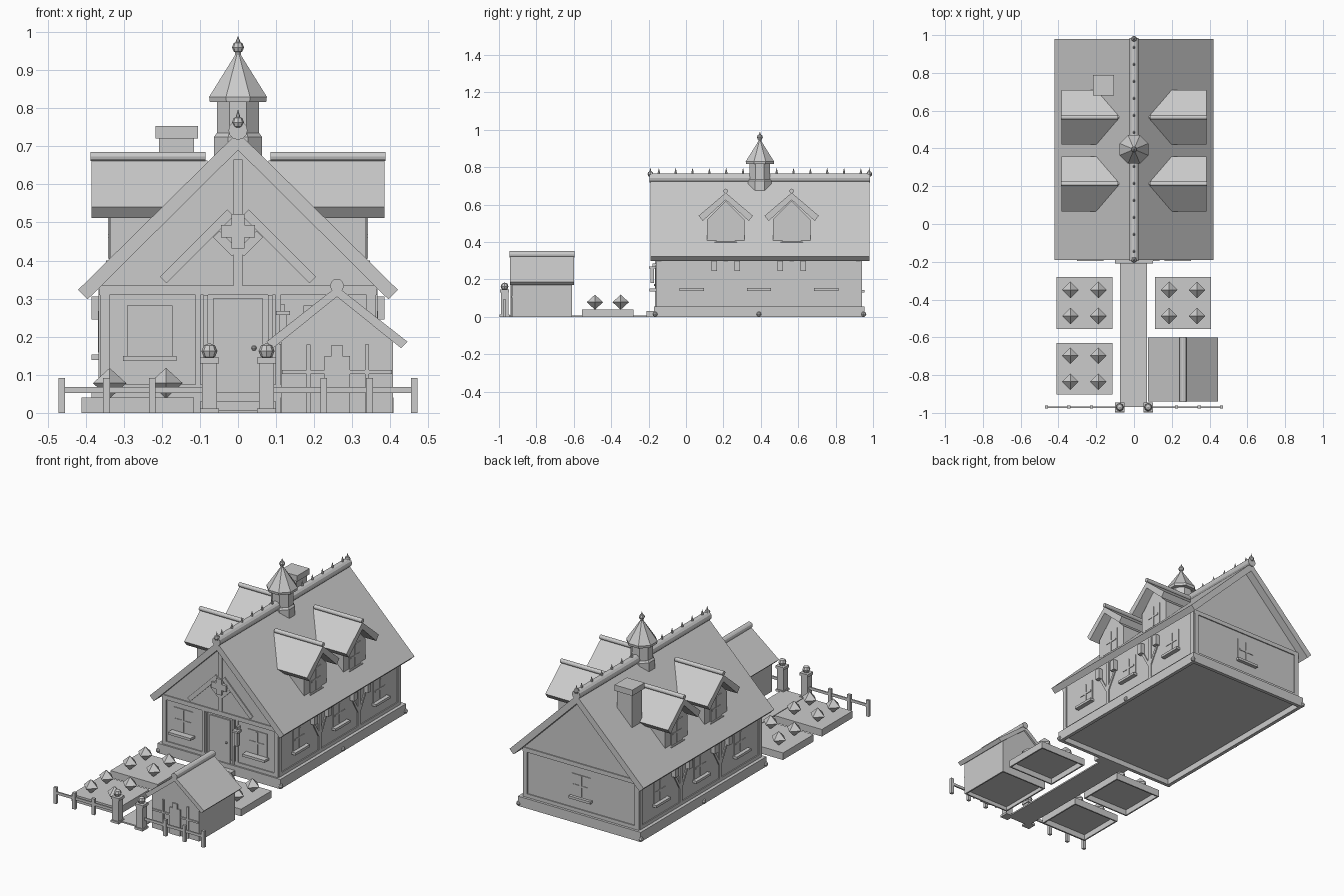
import bpy, bmesh
from math import sin, cos, pi, radians
from mathutils import Matrix, Vector

if "Cube" in bpy.data.objects:
    bpy.data.objects.remove(bpy.data.objects["Cube"], do_unlink=True)

GREY = bpy.data.materials.new("plain_grey")
GREY.use_nodes = True
GREY.diffuse_color = (0.6, 0.6, 0.6, 1)
GREY.node_tree.nodes["Principled BSDF"].inputs["Base Color"].default_value = (0.6, 0.6, 0.6, 1)


def finish(name, bm):
    bmesh.ops.recalc_face_normals(bm, faces=bm.faces[:])
    mesh = bpy.data.meshes.new(name)
    bm.to_mesh(mesh)
    bm.free()
    mesh.materials.append(GREY)
    obj = bpy.data.objects.new(name, mesh)
    bpy.context.scene.collection.objects.link(obj)
    return obj


def box(name, centre, size, rot=None):
    bm = bmesh.new()
    m = Matrix.Translation(centre) @ (rot or Matrix()) @ Matrix.Diagonal((*size, 1))
    bmesh.ops.create_cube(bm, size=1, matrix=m)
    return finish(name, bm)


def block(name, x0, x1, y0, y1, z0, z1):
    return box(name, ((x0 + x1) / 2, (y0 + y1) / 2, (z0 + z1) / 2), (x1 - x0, y1 - y0, z1 - z0))


def tray(name, x0, x1, y0, y1, top, lip=0.008):
    """Ground block that is hollow underneath, with a thin rim."""
    block(name, x0, x1, y0, y1, top - lip, top)
    for y in (y0, y1 - lip):
        block(name + "_rim", x0, x1, y, y + lip, 0, top)
    for x in (x0, x1 - lip):
        block(name + "_rim", x, x + lip, y0, y1, 0, top)


def prism(name, pts, axis, a, b):
    """Extrude a (horizontal, z) outline along the x or y axis."""
    bm = bmesh.new()
    place = (lambda u, z, d: (u, d, z)) if axis == "y" else (lambda u, z, d: (d, u, z))
    ends = [[bm.verts.new(place(u, z, d)) for u, z in pts] for d in (a, b)]
    for e in ends:
        bm.faces.new(e)
    for i in range(len(pts)):
        j = (i + 1) % len(pts)
        bm.faces.new((ends[0][i], ends[0][j], ends[1][j], ends[1][i]))
    return finish(name, bm)


def rod(name, u, z, r, axis, a, b, n=12):
    pts = [(u + r * cos(2 * pi * i / n), z + r * sin(2 * pi * i / n)) for i in range(n)]
    return prism(name, pts, axis, a, b)


def lathe(name, profile, sides, loc, turn=0.0):
    """Revolve (radius, z) points; zero radius makes a tip."""
    bm = bmesh.new()
    rings = []
    for r, z in profile:
        count = sides if r > 0 else 1
        rings.append([bm.verts.new(Vector(loc) + Vector((r * cos(turn + 2 * pi * i / sides),
                      r * sin(turn + 2 * pi * i / sides), z))) for i in range(count)])
    for lo, hi in zip(rings, rings[1:]):
        for i in range(sides):
            j = (i + 1) % sides
            if len(lo) == 1:
                bm.faces.new((lo[0], hi[i], hi[j]))
            elif len(hi) == 1:
                bm.faces.new((lo[i], lo[j], hi[0]))
            else:
                bm.faces.new((lo[i], lo[j], hi[j], hi[i]))
    for ring in (rings[0], rings[-1]):
        if len(ring) > 1:
            bm.faces.new(ring)
    return finish(name, bm)


def ball(r, n=4):
    return [(r * sin(pi * i / n) if 0 < i < n else 0, -r * cos(pi * i / n)) for i in range(n + 1)]


def chevron(c, half, apex, eave, in_half, in_apex, in_eave):
    return [(c - half, eave), (c, apex), (c + half, eave),
            (c + in_half, in_eave), (c, in_apex), (c - in_half, in_eave)]


def pentagon(c, half, z0, eave, apex):
    return [(c - half, z0), (c + half, z0), (c + half, eave), (c, apex), (c - half, eave)]


def bar(name, face, u, z, w, h, d=0.006, angle=0):
    """Board standing proud of a wall; face is (axis, plane, outward sign)."""
    axis, plane, s = face
    p = plane + s * d / 2
    if axis == "y":
        return box(name, (u, p, z), (w, d, h), Matrix.Rotation(radians(-angle), 4, "Y"))
    return box(name, (p, u, z), (d, w, h), Matrix.Rotation(radians(angle), 4, "X"))


def window(name, face, u, z, w, h, sill=0.02):
    bar(name + "_panel", face, u, z, w, h, 0.004)
    bar(name + "_mullion", face, u, z, 0.01, h - 0.01, 0.007)
    bar(name + "_crossbar", face, u, z, w - 0.02, 0.01, 0.007)
    bar(name + "_sill", face, u, z - h / 2 - 0.007, w + 0.02, 0.014, sill)


FRONT, BACK = ("y", -0.155, -1), ("y", 0.935, 1)

# House body, plinth and main roof
prism("house_walls", pentagon(0, 0.36, 0.03, 0.335, 0.69), "y", -0.155, 0.935)
tray("plinth", -0.385, 0.385, -0.17, 0.955, 0.055, 0.02)
prism("main_roof", chevron(0, 0.42, 0.737, 0.323, 0.395, 0.69, 0.298), "y", -0.19, 0.98)
rod("ridge_cap", 0, 0.742, 0.025, "y", -0.195, 0.985)
for s in (-1, 1):
    for y in (-0.165, 0.39, 0.95):
        lathe("plinth_stud", ball(0.014), 8, (s * 0.383, y, 0.014))

# Ridge spikes and end finials
for i in range(13):
    lathe("ridge_spike", [(0.007, 0), (0.007, 0.01), (0, 0.034)], 6, (0, -0.145 + i * 0.09, 0.762))
for y in (-0.19, 0.98):
    lathe("ridge_finial", ball(0.016), 8, (0, y, 0.763))
    lathe("finial_tip", [(0.007, 0), (0, 0.025)], 6, (0, y, 0.773))

# Timber frame on the end walls
for label, face in (("front", FRONT), ("back", BACK)):
    for s in (-1, 1):
        bar(label + "_corner_post", face, s * 0.35, 0.18, 0.026, 0.29)
    bar(label + "_tie_beam", face, 0, 0.322, 0.73, 0.024)
    bar(label + "_ground_beam", face, 0, 0.065, 0.72, 0.02)
window("back_window", BACK, 0, 0.205, 0.115, 0.125)

# Front gable timber with cross ornament
bar("king_post", FRONT, 0, 0.5, 0.024, 0.33)
for s in (-1, 1):
    bar("gable_brace", FRONT, s * 0.108, 0.437, 0.25, 0.024, 0.006, -s * 45)
    bar("gable_strut", FRONT, s * 0.032, 0.445, 0.07, 0.024, 0.006, s * 45)
    bar("front_post", FRONT, s * 0.105, 0.19, 0.014, 0.25)
    window("front_window", FRONT, s * 0.232, 0.216, 0.12, 0.132, 0.04)
bar("ornament_upright", FRONT, 0, 0.477, 0.034, 0.09, 0.016)
bar("ornament_arm", FRONT, 0, 0.477, 0.09, 0.034, 0.016)

# Door, step and lantern
bar("door", FRONT, 0, 0.165, 0.13, 0.27, 0.008)
for s in (-1, 1):
    bar("door_side_post", FRONT, s * 0.085, 0.18, 0.012, 0.26, 0.012)
lathe("door_knob", ball(0.007), 8, (0.042, -0.165, 0.17))
block("door_step", -0.1, 0.1, -0.21, -0.16, 0, 0.03)
block("lantern_body", 0.108, 0.128, -0.19, -0.17, 0.18, 0.26)
block("lantern_cap", 0.1, 0.136, -0.197, -0.163, 0.257, 0.268)
block("lantern_bracket", 0.112, 0.124, -0.18, -0.155, 0.268, 0.285)

# Long side walls
for s in (-1, 1):
    side = ("x", s * 0.36, s)
    for y in (-0.142, 0.2125, 0.565, 0.922):
        bar("side_post", side, y, 0.18, 0.024, 0.29)
    bar("side_ground_beam", side, 0.39, 0.065, 1.08, 0.02)
    for y in (0.03, 0.39, 0.75):
        window("side_window", side, y, 0.213, 0.11, 0.12, 0.025)
    for post in (0.2125, 0.565):
        for t in (-1, 1):
            bar("eave_corbel", side, post + t * 0.062, 0.275, 0.03, 0.06, 0.025)
            bar("knee_brace", side, post + t * 0.031, 0.2, 0.125, 0.014, 0.006, t * 60)

    # Dormers
    for yc in (0.2125, 0.565):
        face = ("x", s * 0.335, s)
        prism("dormer_wall", pentagon(yc, 0.1, 0.39, 0.52, 0.62), "x", s * 0.1, s * 0.335)
        prism("dormer_roof", chevron(yc, 0.145, 0.663, 0.54, 0.123, 0.625, 0.512), "x", s * 0.08, s * 0.385)
        rod("dormer_ridge", yc, 0.673, 0.012, "x", s * 0.085, s * 0.387)
        window("dormer_window", face, yc, 0.465, 0.1, 0.13, 0.011)

# Cupola
EIGHTH = pi / 8
CUP = (0, 0.395, 0)
lathe("cupola_base", [(0.068, 0.65), (0.068, 0.725), (0.06, 0.735)], 8, CUP, EIGHTH)
lathe("cupola_shaft", [(0.059, 0.73), (0.059, 0.82)], 8, CUP, EIGHTH)
lathe("cupola_roof", [(0.08, 0.816), (0.082, 0.83), (0.045, 0.885), (0.008, 0.94), (0.008, 0.95)], 8, CUP, EIGHTH)
lathe("cupola_ball", ball(0.016), 8, (0, 0.395, 0.96))
lathe("cupola_tip", [(0.008, 0.97), (0, 0.99)], 6, CUP)

# Chimney
block("chimney_stack", -0.207, -0.115, 0.69, 0.78, 0.5, 0.725)
block("chimney_cap", -0.217, -0.105, 0.68, 0.79, 0.72, 0.753)

# Garden path and planting beds
block("path", -0.073, 0.07, -0.97, -0.2, 0, 0.008)
for x, y in ((-0.263, -0.418), (0.26, -0.418), (-0.263, -0.766)):
    tray("planting_bed", x - 0.148, x + 0.148, y - 0.137, y + 0.137, 0.04)
    for i in (-1, 1):
        for j in (-1, 1):
            lathe("shrub", [(0, 0.038), (0.044, 0.078), (0, 0.118)], 4, (x + i * 0.074, y + j * 0.069, 0))

# Shed
tray("shed_base", 0.113, 0.407, -0.93, -0.61, 0.03)
prism("shed_walls", pentagon(0.26, 0.147, 0.025, 0.195, 0.31), "y", -0.93, -0.61)
prism("shed_roof", chevron(0.26, 0.185, 0.332, 0.187, 0.168, 0.305, 0.17), "y", -0.94, -0.6)
rod("shed_ridge", 0.26, 0.334, 0.018, "y", -0.943, -0.597)
SHED = ("y", -0.93, -1)
for s in (-1, 1):
    bar("shed_post", SHED, 0.262 + s * 0.077, 0.09, 0.01, 0.18)
bar("shed_rail", SHED, 0.26, 0.107, 0.29, 0.01)
bar("shed_door", SHED, 0.26, 0.075, 0.067, 0.15, 0.007)
bar("shed_door_top", SHED, 0.26, 0.164, 0.03, 0.028, 0.007)

# Gate posts and fence
for s in (-1, 1):
    x = s * 0.075
    block("gate_post", x - 0.02, x + 0.02, -0.99, -0.95, 0, 0.135)
    block("gate_post_foot", x - 0.025, x + 0.025, -0.997, -0.945, 0, 0.012)
    block("gate_post_cap", x - 0.025, x + 0.025, -0.995, -0.945, 0.13, 0.145)
    lathe("gate_ball", ball(0.021), 8, (x, -0.97, 0.162))
    box("fence_rail", (s * 0.275, -0.97, 0.06), (0.375, 0.008, 0.015))
    for px in (0.225, 0.345, 0.463):
        box("fence_post", (s * px, -0.97, 0.046), (0.018, 0.016, 0.092))
